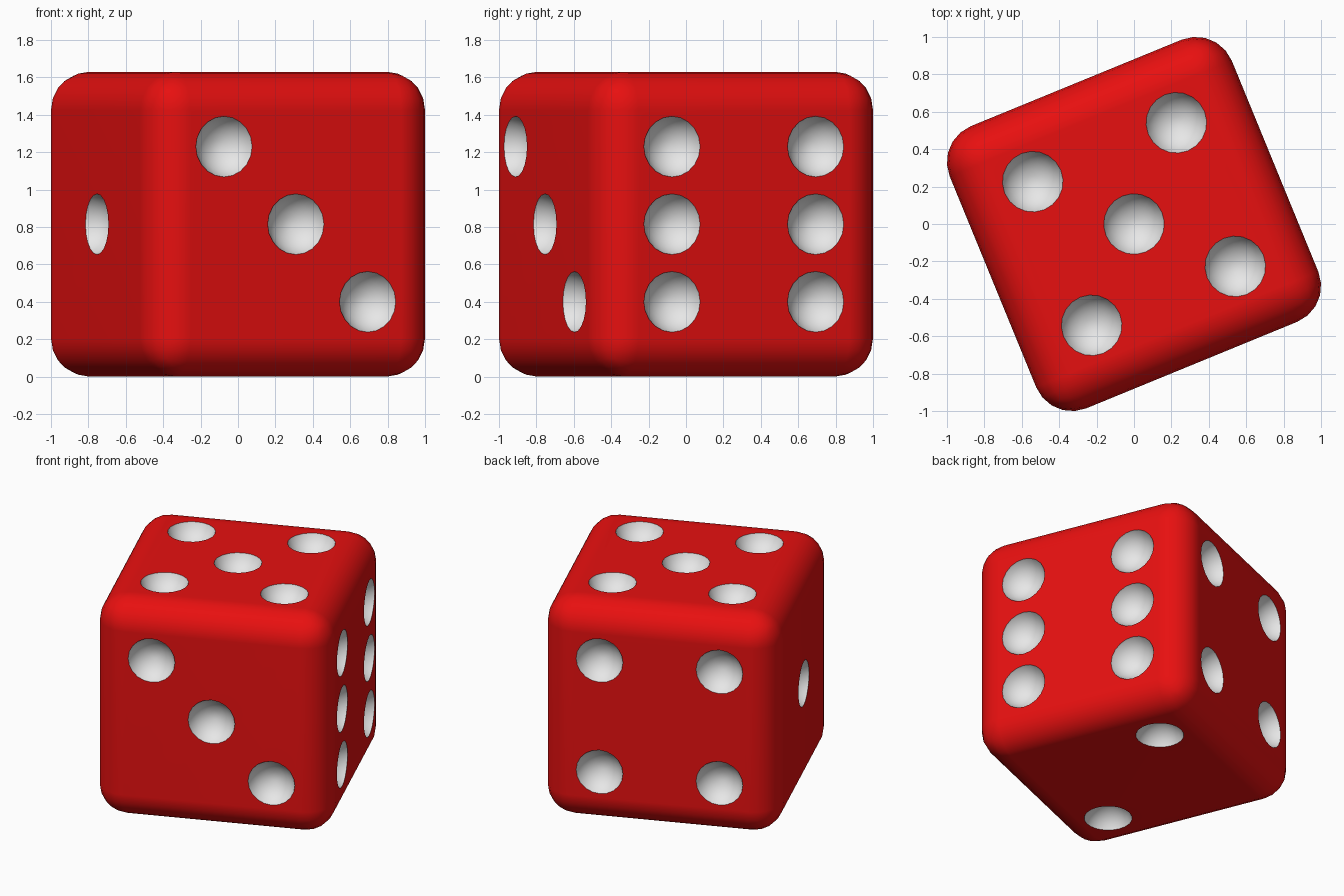
import bpy, bmesh, math
from mathutils import Matrix, Vector

if "Cube" in bpy.data.objects:
    bpy.data.objects.remove(bpy.data.objects["Cube"])

HALF, ROUND = 0.815, 0.206      # half width of the body, edge radius
STEP = 0.415                    # pip spacing
PIP, LIFT = 0.172, 0.055        # pip ball radius, its height over the face
TURN = Matrix.Rotation(math.radians(22.3), 4, 'Z')
PLACE = Matrix.Translation((0, 0, HALF)) @ TURN


def material(name, color):
    m = bpy.data.materials.new(name)
    m.use_nodes = True
    m.diffuse_color = color
    m.node_tree.nodes["Principled BSDF"].inputs["Base Color"].default_value = color
    return m


MATS = [material("red", (0.8, 0.005, 0.005, 1)),
        material("light grey", (0.8, 0.8, 0.8, 1))]


def make_object(name, bm):
    mesh = bpy.data.meshes.new(name)
    bm.to_mesh(mesh)
    bm.free()
    for m in MATS:
        mesh.materials.append(m)
    ob = bpy.data.objects.new(name, mesh)
    bpy.context.collection.objects.link(ob)
    return ob


# Rounded body
bm = bmesh.new()
bmesh.ops.create_cube(bm, size=2 * HALF)
bmesh.ops.bevel(bm, geom=bm.edges[:], offset=ROUND, segments=5,
                profile=0.5, affect='EDGES')
bmesh.ops.transform(bm, matrix=PLACE, verts=bm.verts)
body = make_object("die_body", bm)

# Pip layouts in the (u, v) grid of each face
ONE = [(0, 0)]
RISING = [(1, 1), (-1, -1)]
FALLING = [(-1, 1), (1, -1)]
FOUR = RISING + FALLING
X, Y, Z = Vector((1, 0, 0)), Vector((0, 1, 0)), Vector((0, 0, 1))
FACES = [(Z, X, Y, FOUR + ONE),                     # top
         (-Z, X, Y, RISING),                        # bottom
         (-Y, X, Z, FALLING + ONE),                 # front
         (Y, X, Z, FOUR),                           # back
         (X, Y, Z, FOUR + [(-1, 0), (1, 0)]),       # left
         (-X, Y, Z, ONE)]                           # right

# Ball cutters for the pips
bm = bmesh.new()
for normal, u, v, layout in FACES:
    aim = normal.to_track_quat('Z', 'Y').to_matrix().to_4x4()
    for a, b in layout:
        centre = normal * (HALF + LIFT) + (u * a + v * b) * STEP
        bmesh.ops.create_uvsphere(
            bm, u_segments=20, v_segments=16, radius=PIP,
            matrix=PLACE @ Matrix.Translation(centre) @ aim)
for f in bm.faces:
    f.material_index = 1
cutter = make_object("pip_cutter", bm)
cutter.hide_render = True

# Carve the pips, then smooth the curved areas
bpy.ops.object.select_all(action='DESELECT')
body.select_set(True)
bpy.context.view_layer.objects.active = body
carve = body.modifiers.new("pips", 'BOOLEAN')
carve.operation = 'DIFFERENCE'
carve.solver = 'EXACT'
carve.object = cutter
bpy.ops.object.modifier_apply(modifier=carve.name)
bpy.data.objects.remove(cutter)
bpy.ops.object.shade_smooth_by_angle(angle=math.radians(35))
flat = body.modifiers.new("flat_sides", 'WEIGHTED_NORMAL')
flat.keep_sharp = True
